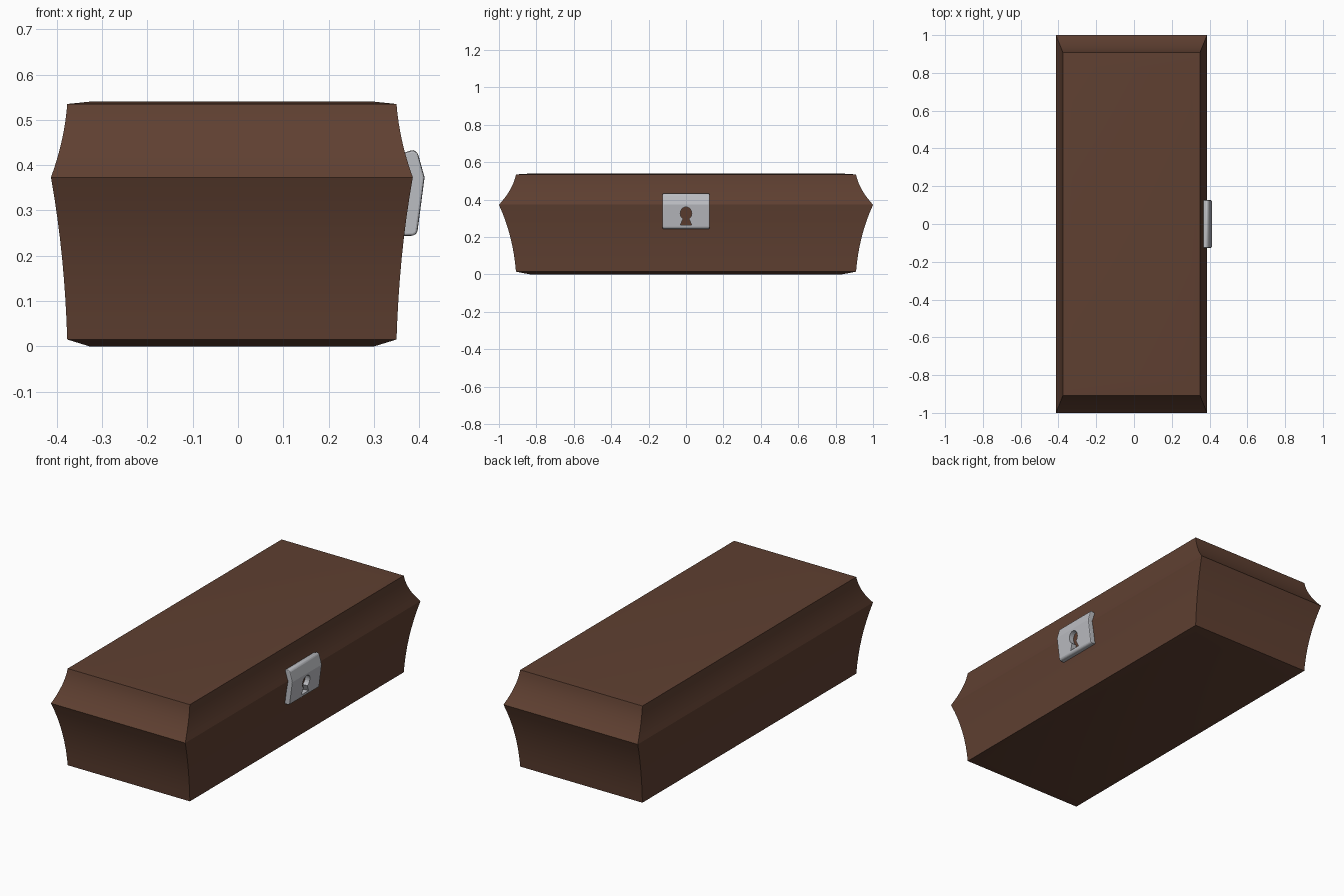
import bpy, bmesh, math

if "Cube" in bpy.data.objects:
    bpy.data.objects.remove(bpy.data.objects["Cube"])

CX = -0.0135  # chest centre in x


def material(name, rgb):
    m = bpy.data.materials.new(name)
    m.diffuse_color = (*rgb, 1)
    m.use_nodes = True
    m.node_tree.nodes["Principled BSDF"].inputs["Base Color"].default_value = m.diffuse_color
    return m


wood = material("dark brown wood", (0.115, 0.051, 0.031))
steel = material("grey steel", (0.50, 0.51, 0.54))


def make(name, bm, mat, smooth=True):
    bmesh.ops.recalc_face_normals(bm, faces=bm.faces)
    me = bpy.data.meshes.new(name)
    bm.to_mesh(me)
    bm.free()
    ob = bpy.data.objects.new(name, me)
    bpy.context.collection.objects.link(ob)
    me.materials.append(mat)
    if smooth:
        bpy.ops.object.select_all(action='DESELECT')
        ob.select_set(True)
        bpy.context.view_layer.objects.active = ob
        bpy.ops.object.shade_smooth_by_angle(angle=math.radians(22))
    return ob


def rect_loft(name, rings, mat):
    """Stack of rectangles: (half x, half y, z), capped at both ends."""
    bm = bmesh.new()
    loops = [[bm.verts.new((CX + sx * hx, sy * hy, z))
              for sx, sy in ((-1, -1), (1, -1), (1, 1), (-1, 1))]
             for hx, hy, z in rings]
    for a, b in zip(loops, loops[1:]):
        for i in range(4):
            j = (i + 1) % 4
            bm.faces.new((a[i], a[j], b[j], b[i]))
    bm.faces.new(loops[0])
    bm.faces.new(loops[-1])
    return make(name, bm, mat)


def flare(z_thin, z_wide, power, n=8):
    """Concave wall that spreads from the thin end out to the rim."""
    out = []
    for i in range(n + 1):
        t = i / n
        f = 0.35 * t + 0.65 * t ** power
        out.append((0.3635 + 0.036 * f, 0.909 + 0.091 * f,
                    z_thin + (z_wide - z_thin) * t))
    return out


# chest body with slightly raised bottom edge
rect_loft("chest_body", [(0.315, 0.83, 0.0)] + flare(0.015, 0.373, 2.2), wood)

# lid with a very shallow crowned top
rect_loft("chest_lid", flare(0.535, 0.373, 2.0)[::-1] + [(0.315, 0.83, 0.54)], wood)


def prism(name, pts, to3d, lo, hi, mat, smooth=False):
    """Extrude a 2D outline between lo and hi."""
    bm = bmesh.new()
    a = [bm.verts.new(to3d(p, lo)) for p in pts]
    b = [bm.verts.new(to3d(p, hi)) for p in pts]
    bm.faces.new(a)
    bm.faces.new(b)
    for i in range(len(pts)):
        j = (i + 1) % len(pts)
        bm.faces.new((a[i], a[j], b[j], b[i]))
    return make(name, bm, mat, smooth)


# lock plate bent over the rim
outline = [(0.362, 0.244), (0.388, 0.244), (0.396, 0.251), (0.412, 0.373),
           (0.397, 0.427), (0.387, 0.434), (0.362, 0.426), (0.374, 0.373)]
plate = prism("lock_plate", outline, lambda p, y: (p[0], y, p[1]),
              -0.126, 0.126, steel, True)
bevel = plate.modifiers.new("soft_edges", 'BEVEL')
bevel.width = 0.005
bevel.segments = 2
bevel.limit_method = 'ANGLE'

# keyhole cutter: round top with a flared foot
a0, a1 = -math.pi * 0.33, math.pi * 1.33
hole = [(0.031 * math.cos(a0 + (a1 - a0) * i / 20),
         0.327 + 0.034 * math.sin(a0 + (a1 - a0) * i / 20)) for i in range(21)]
hole += [(-0.031, 0.264), (0.031, 0.264)]
cutter = prism("keyhole_cutter", hole, lambda p, x: (x, p[0], p[1]), 0.33, 0.45, wood)
cutter.hide_render = True
cutter.hide_viewport = False
cutter.display_type = 'WIRE'

cut = plate.modifiers.new("keyhole", 'BOOLEAN')
cut.operation = 'DIFFERENCE'
cut.solver = 'EXACT'
cut.object = cutter

# bake the plate and drop the cutter
dg = bpy.context.evaluated_depsgraph_get()
baked = bpy.data.meshes.new_from_object(plate.evaluated_get(dg))
plate.modifiers.clear()
plate.data = baked
baked.materials.clear()
baked.materials.append(steel)
for f in baked.polygons:
    f.material_index = 0
bpy.data.objects.remove(cutter)
bpy.ops.object.select_all(action='DESELECT')
plate.select_set(True)
bpy.context.view_layer.objects.active = plate
bpy.ops.object.shade_smooth_by_angle(angle=math.radians(25))
